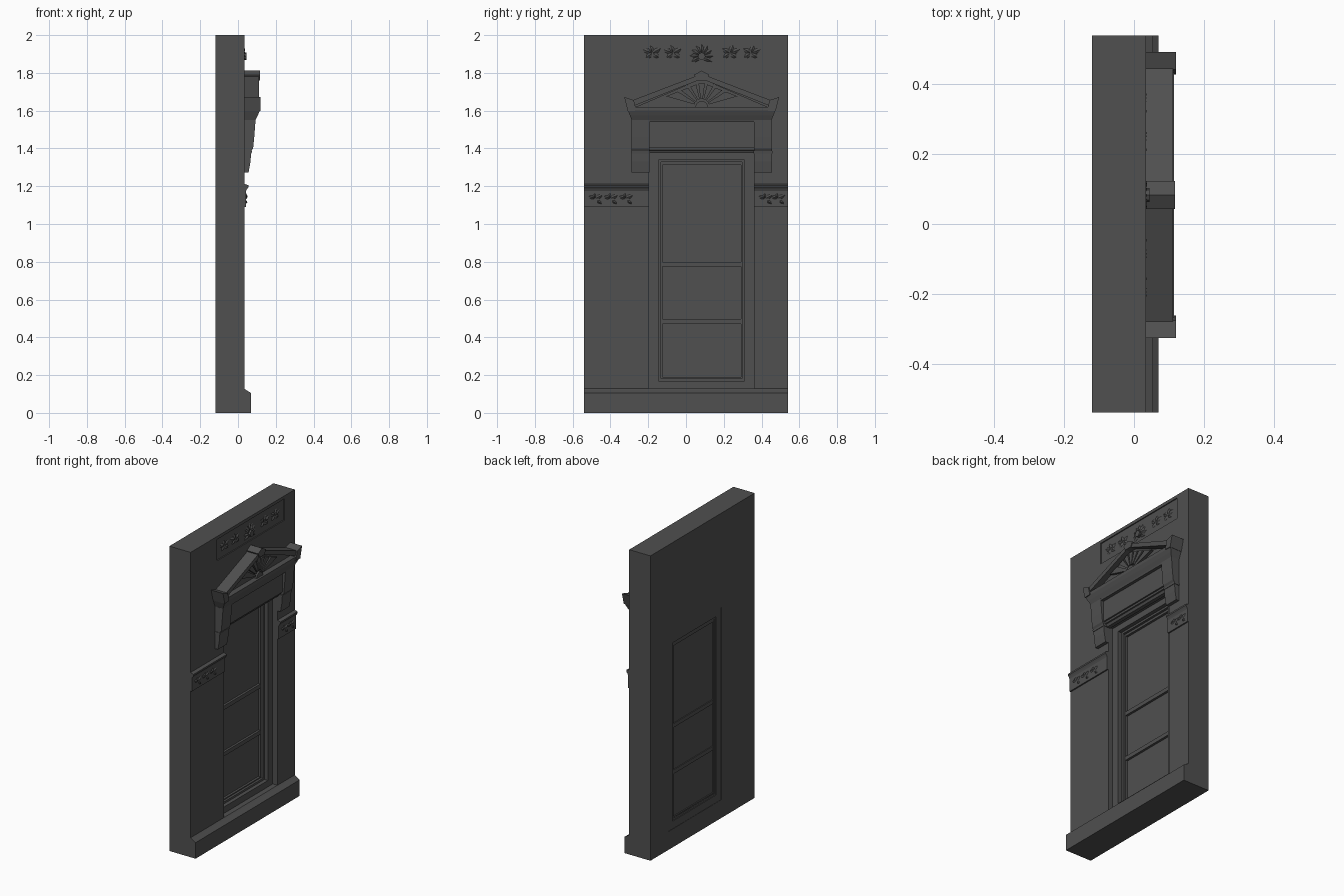
import bpy, bmesh, math

if "Cube" in bpy.data.objects:
    bpy.data.objects.remove(bpy.data.objects["Cube"])

CY = 0.083            # centre line of the window in y
WALL = 0.034          # front plane of the wall (faces +x)

stone = bpy.data.materials.new("dark_stone")
stone.diffuse_color = (0.08, 0.08, 0.08, 1)
stone.use_nodes = True
stone.node_tree.nodes["Principled BSDF"].inputs["Base Color"].default_value = stone.diffuse_color


def finish(name, bm):
    bmesh.ops.recalc_face_normals(bm, faces=bm.faces)
    me = bpy.data.meshes.new(name)
    bm.to_mesh(me)
    bm.free()
    me.materials.append(stone)
    ob = bpy.data.objects.new(name, me)
    bpy.context.collection.objects.link(ob)
    return ob


def skin(bm, rings):
    """Closed solid through a list of equal-length vertex loops."""
    vs = [[bm.verts.new(p) for p in r] for r in rings]
    n = len(vs[0])
    for a, b in zip(vs, vs[1:]):
        for i in range(n):
            j = (i + 1) % n
            bm.faces.new((a[i], a[j], b[j], b[i]))
    bm.faces.new(vs[0])
    bm.faces.new(vs[-1])


def prism_x(name, polys, x0, x1):
    """Extrude (y, z) outlines along x; y is relative to the centre line."""
    bm = bmesh.new()
    for pts in polys:
        skin(bm, [[(x, CY + y, z) for y, z in pts] for x in (x0, x1)])
    return finish(name, bm)


def prism_y(name, pts, y0, y1):
    """Extrude an (x, z) profile along y."""
    bm = bmesh.new()
    skin(bm, [[(x, y, z) for x, z in pts] for y in (y0, y1)])
    return finish(name, bm)


def box(name, x0, x1, y0, y1, z0, z1):
    return prism_y(name, [(x0, z0), (x1, z0), (x1, z1), (x0, z1)], y0, y1)


def layers(name, rows):
    """Stacked rectangles against the wall: (z, half width, front x)."""
    bm = bmesh.new()
    skin(bm, [[(0.02, CY - w, z), (x, CY - w, z), (x, CY + w, z), (0.02, CY + w, z)]
              for z, w, x in rows])
    return finish(name, bm)


def frame(name, outer, inner, x0, x1):
    """Rectangular frame; rects are (y0, y1, z0, z1)."""
    bm = bmesh.new()
    loops = []
    for r, x in ((outer, x0), (outer, x1), (inner, x1), (inner, x0)):
        a, b, c, d = r
        loops.append([bm.verts.new((x, y, z)) for y, z in ((a, c), (b, c), (b, d), (a, d))])
    for k in range(4):
        p, q = loops[k], loops[(k + 1) % 4]
        for i in range(4):
            j = (i + 1) % 4
            bm.faces.new((p[i], p[j], q[j], q[i]))
    return finish(name, bm)


def mirrored(poly):
    return [poly, [(-y, z) for y, z in poly]]


def leaves(name, items, x0, h):
    """Faceted leaves: (y, z, length, width, angle in degrees)."""
    bm = bmesh.new()
    for y, z, ln, w, ang in items:
        c, s = math.cos(math.radians(ang)), math.sin(math.radians(ang))
        at = lambda u, v, x: bm.verts.new((x, y + u * c - v * s, z + u * s + v * c))
        rim = [at(0, 0, x0), at(ln * .35, w / 2, x0), at(ln * .75, w * .4, x0),
               at(ln, 0, x0), at(ln * .65, -w * .4, x0), at(ln * .3, -w / 2, x0)]
        top = at(ln * .5, 0, x0 + h)
        for i in range(6):
            bm.faces.new((rim[i], rim[(i + 1) % 6], top))
        bm.faces.new(rim)
    return finish(name, bm)


# Wall with window opening and sunken ornament panel
wall = box("wall", -0.12, WALL, -0.54, 0.54, 0, 2)
OPEN = (-0.195, 0.36, 0.12, 1.38)
for cut in (box("opening_cutter", -0.3, 0.3, *OPEN),
            box("panel_cutter", 0.027, 0.2, -0.265, 0.435, 1.84, 1.98)):
    cut.hide_render = True
    m = wall.modifiers.new("cut", 'BOOLEAN')
    m.operation, m.solver, m.object = 'DIFFERENCE', 'EXACT', cut
    bpy.context.view_layer.objects.active = wall
    bpy.ops.object.modifier_apply(modifier=m.name)
    bpy.data.objects.remove(cut)

# Plinth
prism_y("plinth", [(0, 0), (0.07, 0), (0.07, 0.105), (0.045, 0.12), (0.034, 0.128), (0, 0.128)],
        -0.54, 0.54)

# Window: casing, sash, bead, glazing, rails
CASE, SASH, PANE = (-0.145, 0.31, 0.17, 1.34), (-0.132, 0.297, 0.183, 1.327), (-0.125, 0.29, 0.19, 1.312)
frame("window_casing", OPEN, CASE, -0.118, 0.0)
frame("window_bead", CASE, SASH, -0.113, -0.025)
frame("window_sash", SASH, PANE, -0.111, -0.04)
box("glazing", -0.104, -0.055, *PANE)
for i, z in enumerate((0.483, 0.787)):
    box(f"window_rail_{i}", -0.11, -0.04, -0.125, 0.29, z - 0.013, z + 0.013)

# String course either side
band = [(0.02, 1.09), (0.043, 1.09), (0.043, 1.175), (0.048, 1.185), (0.055, 1.195), (0.055, 1.205),
        (0.034, 1.212), (0.02, 1.212)]
for side, (a, b) in {"left": (-0.54, -0.195), "right": (0.36, 0.54)}.items():
    prism_y(f"string_course_{side}", band, a, b)
orn = []
for y in (-0.48, -0.40, -0.32, 0.42, 0.485):
    orn += [(y, 1.135, 0.045, 0.025, 25), (y, 1.135, 0.04, 0.022, 160), (y - .01, 1.13, 0.035, 0.02, 75),
            (y + .01, 1.125, 0.03, 0.018, -40)]
leaves("string_leaves", orn, 0.042, 0.009)

# Hood brackets
brk = [(0.02, 1.272), (0.056, 1.272), (0.066, 1.33), (0.07, 1.385), (0.08, 1.40), (0.086, 1.46),
       (0.093, 1.55), (0.02, 1.55)]
for side, y in {"left": -0.288, "right": 0.36}.items():
    prism_y(f"bracket_{side}", brk, y, y + 0.094)
    prism_y(f"bracket_band_{side}", [(0.02, 1.374), (0.072, 1.374), (0.074, 1.386), (0.02, 1.386)],
            y - 0.003, y + 0.097)

# Lintel, frieze and flared cornice
layers("lintel", [(1.375, 0.278, 0.045), (1.39, 0.278, 0.052), (1.392, 0.278, 0.06), (1.41, 0.278, 0.06)])
layers("hood_frieze", [(1.405, 0.278, 0.07), (1.545, 0.278, 0.07)])
layers("cornice", [(1.54, 0.368, 0.09), (1.55, 0.37, 0.093), (1.575, 0.38, 0.105), (1.6, 0.39, 0.115),
                   (1.62, 0.393, 0.115)])

# Pediment: back plate, raking bars, end and apex blocks
prism_x("pediment_plate", [[(-0.36, 1.615), (0.36, 1.615), (0, 1.77)]], 0.02, 0.078)
prism_x("raking_bars", mirrored([(-0.385, 1.615), (-0.33, 1.637), (0, 1.768), (0, 1.795), (-0.385, 1.648)]),
        0.02, 0.112)
prism_x("end_blocks", mirrored([(-0.41, 1.672), (-0.36, 1.656), (-0.345, 1.6), (-0.391, 1.597)]),
        0.02, 0.12)
prism_x("apex_block", [[(-0.026, 1.76), (0.026, 1.76), (0.04, 1.79), (0, 1.812), (-0.04, 1.79)]],
        0.02, 0.117)

# Sunburst rays and hub
rays = []
for k in range(7):
    mid = 24 + 22 * k
    pts = []
    for d, near in ((-8, 1), (-8, 0), (8, 0), (8, 1)):
        t = math.radians(mid + d)
        r = 0.04 if near else 0.9 * 0.142 / (math.sin(t) + 0.39 * abs(math.cos(t)))
        pts.append((r * math.cos(t), 1.622 + r * math.sin(t)))
    rays.append(pts)
prism_x("sunburst_rays", rays, 0.07, 0.095)
prism_x("sunburst_hub", [[(0.033 * math.cos(math.pi * i / 8), 1.618 + 0.033 * math.sin(math.pi * i / 8))
                          for i in range(9)]], 0.07, 0.1)

# Upper panel ornament: central shell and leaf sprays
shell = [(CY, 1.89, 0.065, 0.03, a) for a in range(-30, 211, 30)]
leaves("panel_shell", shell, 0.026, 0.012)
prism_x("shell_hub", [[(0.02 * math.cos(math.tau * i / 8), 1.888 + 0.02 * math.sin(math.tau * i / 8))
                       for i in range(8)]], 0.02, 0.045)
sprays = []
for s in (-1, 1):
    for off in (0.15, 0.26):
        for a, ln in ((20, 0.06), (70, 0.045), (150, 0.05), (-35, 0.045), (215, 0.045)):
            sprays.append((CY + s * off, 1.905, ln, 0.03, a if s > 0 else 180 - a))
leaves("panel_leaves", sprays, 0.026, 0.01)
